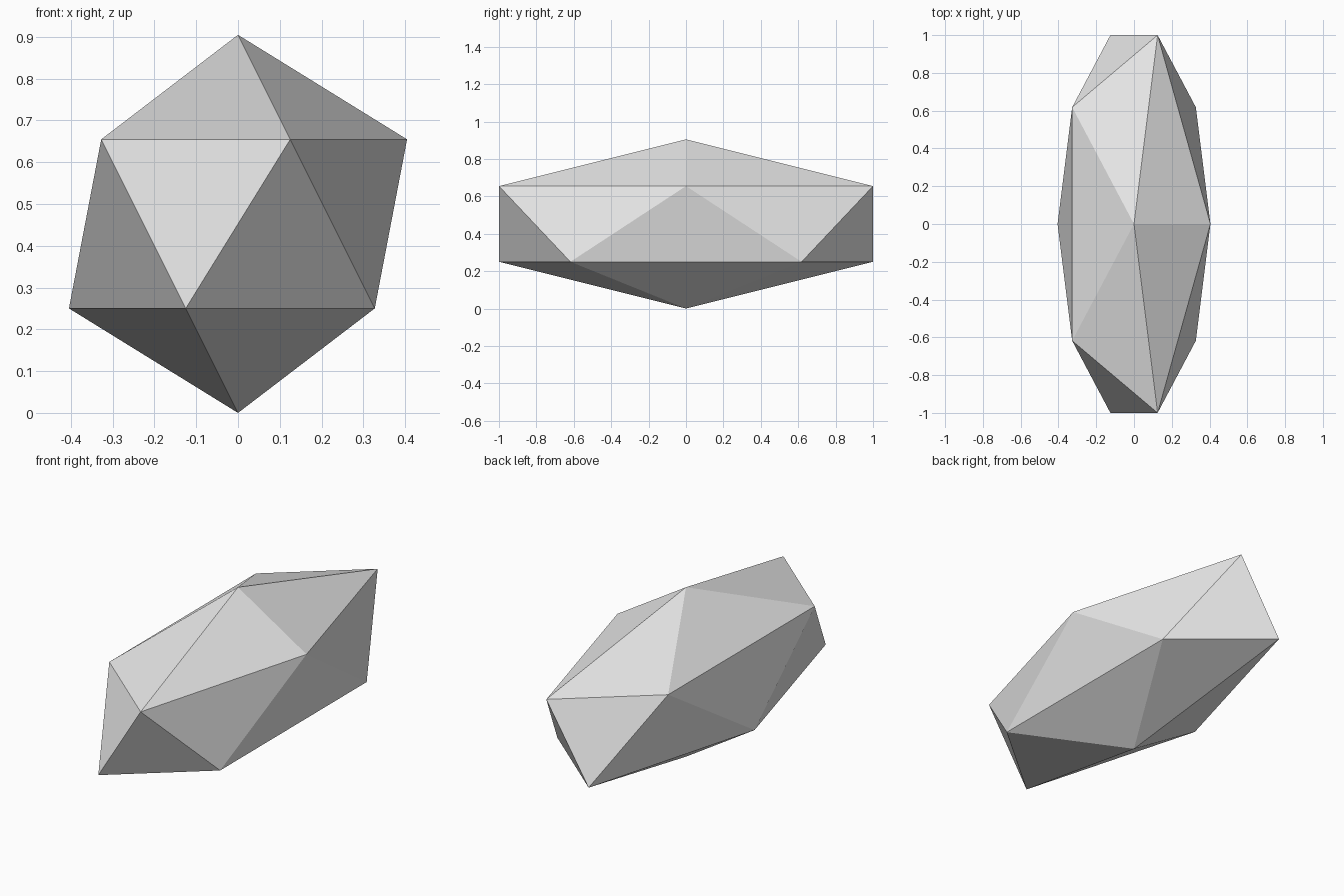
import bpy
import bmesh
from mathutils import Matrix

if "Cube" in bpy.data.objects:
    bpy.data.objects.remove(bpy.data.objects["Cube"])

# Single plain grey material
grey = bpy.data.materials.new("light grey")
grey.diffuse_color = (0.8, 0.8, 0.8, 1.0)
grey.use_nodes = True
grey.node_tree.nodes["Principled BSDF"].inputs["Base Color"].default_value = grey.diffuse_color

# Faceted stone: a 20-sided icosphere, flattened in x and z, stretched along y
HALF_HEIGHT = 0.4523
HALF_LENGTH_SCALE = 1.1756

bm = bmesh.new()
bmesh.ops.create_icosphere(bm, subdivisions=1, radius=1.0)
bmesh.ops.transform(
    bm, verts=bm.verts,
    matrix=Matrix.Translation((0, 0, HALF_HEIGHT))
    @ Matrix.Diagonal((HALF_HEIGHT, HALF_LENGTH_SCALE, HALF_HEIGHT, 1.0)))
for face in bm.faces:
    face.smooth = False

mesh = bpy.data.meshes.new("faceted_stone")
bm.to_mesh(mesh)
bm.free()
mesh.materials.append(grey)

stone = bpy.data.objects.new("faceted_stone", mesh)
bpy.context.collection.objects.link(stone)
